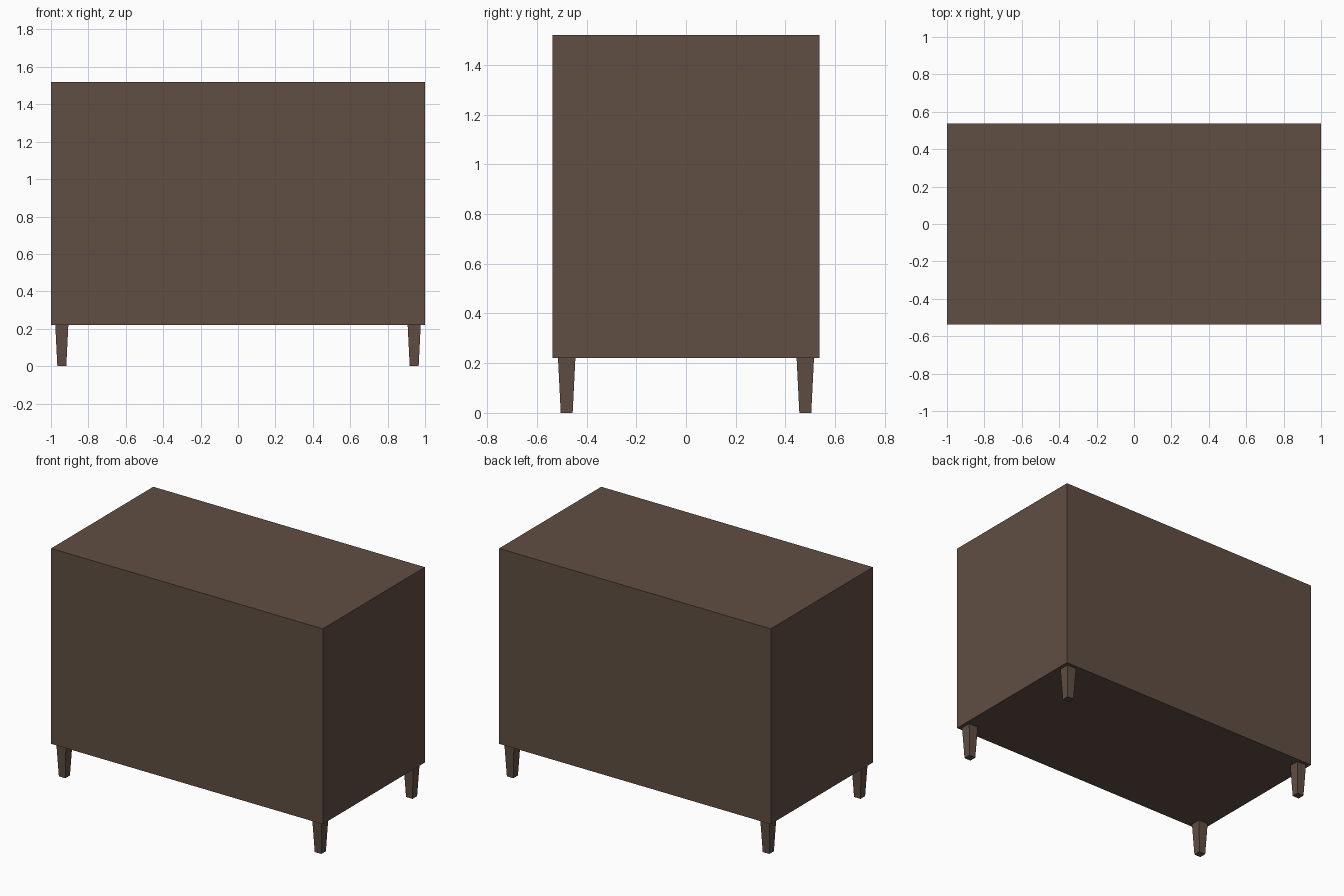
import bpy, bmesh

if "Cube" in bpy.data.objects:
    bpy.data.objects.remove(bpy.data.objects["Cube"])

wood = bpy.data.materials.new("dark_brown_wood")
wood.diffuse_color = (0.118, 0.077, 0.055, 1)
wood.use_nodes = True
wood.node_tree.nodes["Principled BSDF"].inputs["Base Color"].default_value = wood.diffuse_color


def tapered_box(name, centre, z0, z1, bottom, top):
    """Box from z0 to z1 with (x, y) half sizes at its bottom and top."""
    bm = bmesh.new()
    bmesh.ops.create_cube(bm, size=2)
    for v in bm.verts:
        half = top if v.co.z > 0 else bottom
        v.co = (v.co.x * half[0], v.co.y * half[1], z1 if v.co.z > 0 else z0)
    mesh = bpy.data.meshes.new(name)
    bm.to_mesh(mesh)
    bm.free()
    mesh.materials.append(wood)
    obj = bpy.data.objects.new(name, mesh)
    obj.location = (centre[0], centre[1], 0)
    bpy.context.collection.objects.link(obj)
    return obj


# Cabinet body
tapered_box("cabinet_body", (0, 0), 0.22, 1.52, (1, 0.537), (1, 0.537))

# Four tapered legs
for side, sx in (("left", -1), ("right", 1)):
    for end, sy in (("front", -1), ("back", 1)):
        tapered_box(f"{end}_{side}_leg", (sx * 0.942, sy * 0.48), 0, 0.22,
                    (0.024, 0.024), (0.035, 0.035))
